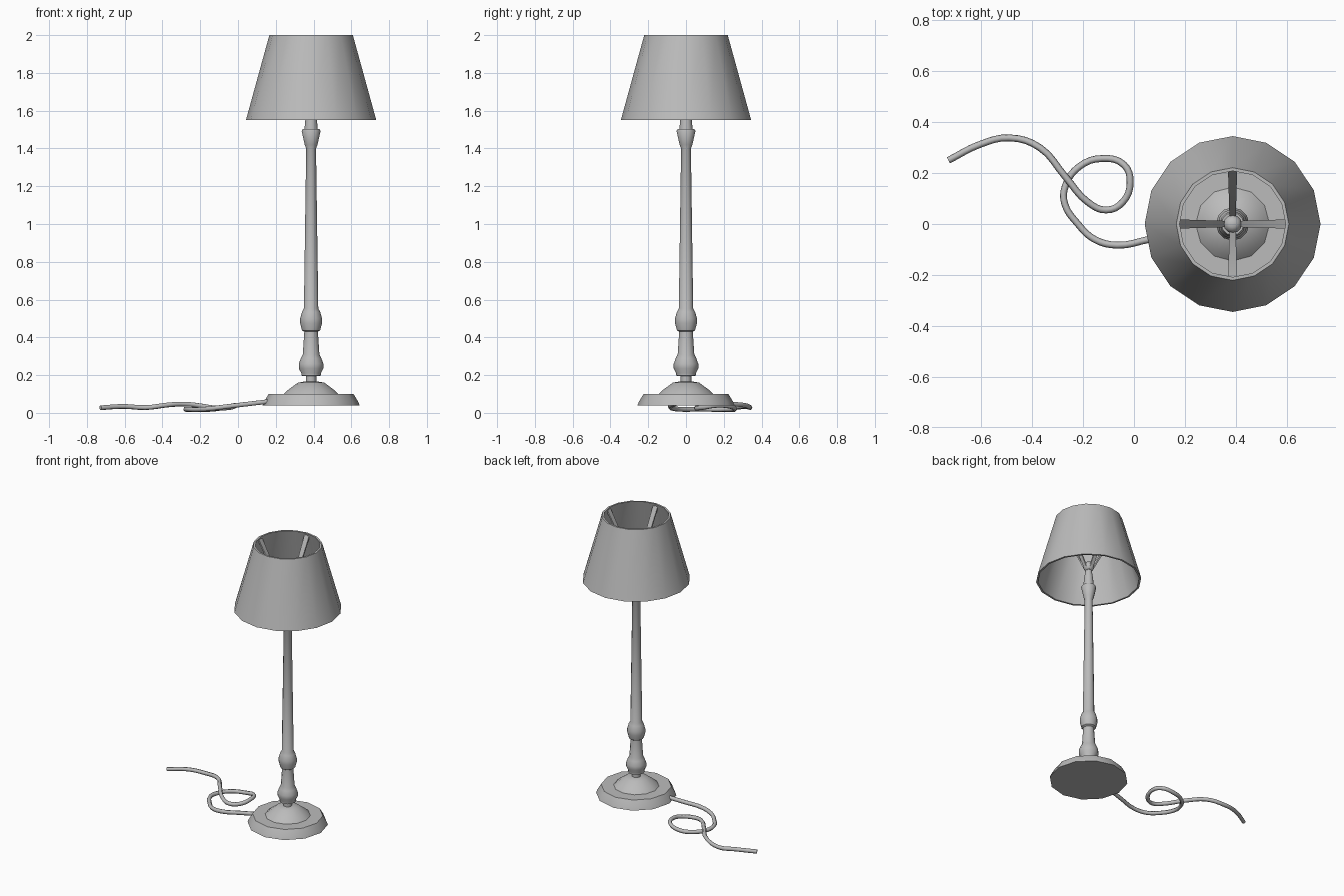
import bpy, bmesh, math
from mathutils import Vector

if "Cube" in bpy.data.objects:
    bpy.data.objects.remove(bpy.data.objects["Cube"])

CX = 0.387  # lamp axis position in x

grey = bpy.data.materials.new("warm_grey")
grey.diffuse_color = (0.5, 0.5, 0.5, 1)
grey.use_nodes = True
grey.node_tree.nodes["Principled BSDF"].inputs["Base Color"].default_value = grey.diffuse_color


def finish(name, bm, angle=40):
    bmesh.ops.recalc_face_normals(bm, faces=bm.faces)
    me = bpy.data.meshes.new(name)
    bm.to_mesh(me)
    bm.free()
    me.materials.append(grey)
    me.shade_smooth()
    me.set_sharp_from_angle(angle=math.radians(angle))
    ob = bpy.data.objects.new(name, me)
    bpy.context.collection.objects.link(ob)
    return ob


def lathe(name, profile, sides, closed=False, angle=40):
    """Revolve (radius, height) points around the lamp axis."""
    bm = bmesh.new()
    rings = []
    for r, z in profile:
        rings.append([bm.verts.new((CX + r * math.cos(2 * math.pi * i / sides),
                                    r * math.sin(2 * math.pi * i / sides), z))
                      for i in range(sides)])
    pairs = list(zip(rings, rings[1:]))
    if closed:
        pairs.append((rings[-1], rings[0]))
    for a, b in pairs:
        for i in range(sides):
            j = (i + 1) % sides
            bm.faces.new((a[i], a[j], b[j], b[i]))
    if not closed:
        bm.faces.new(rings[0])
        bm.faces.new(rings[-1])
    return finish(name, bm, angle)


# Foot: bevelled disc with a low dome
lathe("base", [(0.257, 0.04), (0.25, 0.058), (0.225, 0.1), (0.145, 0.1),
               (0.128, 0.117), (0.07, 0.16), (0.03, 0.167)], 12)

# Turned column with two bulges and a flared top
lathe("column", [(0.028, 0.16), (0.028, 0.195), (0.052, 0.197), (0.052, 0.21),
                 (0.065, 0.235), (0.065, 0.26), (0.054, 0.29), (0.044, 0.31),
                 (0.036, 0.43), (0.048, 0.437), (0.058, 0.475), (0.058, 0.5),
                 (0.048, 0.535), (0.038, 0.553), (0.026, 1.4), (0.034, 1.42),
                 (0.05, 1.492), (0.044, 1.503), (0.035, 1.503),
                 (0.03, 1.56), (0.018, 1.64)], 12)

# Conical shade with a thin wall
lathe("shade", [(0.345, 1.55), (0.221, 2.0), (0.208, 2.0), (0.332, 1.55)],
      16, closed=True)

# Ball on the top of the stem
lathe("finial", [(0.036 * math.sin(math.pi * k / 8),
                  1.65 - 0.036 * math.cos(math.pi * k / 8)) for k in range(1, 8)],
      12)

# Four flat struts from the stem up to the shade
for k in range(4):
    a = math.pi / 2 * k
    out = Vector((math.cos(a), math.sin(a), 0))
    side = Vector((-math.sin(a), math.cos(a), 0))
    bm = bmesh.new()
    ends = []
    for r, z, w in ((0.015, 1.62, 0.012), (0.212, 1.975, 0.018)):
        c = Vector((CX, 0, z)) + out * r
        ends.append([bm.verts.new(c + side * s * w + Vector((0, 0, t)))
                     for s, t in ((-1, -0.01), (1, -0.01), (1, 0.01), (-1, 0.01))])
    p, q = ends
    for i in range(4):
        j = (i + 1) % 4
        bm.faces.new((p[i], p[j], q[j], q[i]))
    bm.faces.new(p)
    bm.faces.new(q)
    finish("shade_strut_%d" % (k + 1), bm, 30)

# Looped power cord lying on the floor
path = [(0.16, -0.04, 0.06), (0.06, -0.06, 0.048), (-0.065, -0.083, 0.033),
        (-0.155, -0.06, 0.022), (-0.22, 0.0, 0.018), (-0.272, 0.08, 0.02),
        (-0.27, 0.147, 0.018), (-0.215, 0.225, 0.018), (-0.125, 0.257, 0.02),
        (-0.04, 0.233, 0.035), (-0.015, 0.167, 0.04), (-0.045, 0.085, 0.028),
        (-0.11, 0.055, 0.025), (-0.18, 0.085, 0.035), (-0.27, 0.186, 0.046),
        (-0.37, 0.3, 0.042), (-0.49, 0.338, 0.028), (-0.605, 0.312, 0.034),
        (-0.728, 0.25, 0.027)]
cu = bpy.data.curves.new("cord_curve", 'CURVE')
cu.dimensions = '3D'
cu.bevel_depth = 0.0135
cu.bevel_resolution = 1
cu.resolution_u = 4
cu.use_fill_caps = True
sp = cu.splines.new('BEZIER')
sp.bezier_points.add(len(path) - 1)
for bp, co in zip(sp.bezier_points, path):
    bp.co = co
    bp.handle_left_type = bp.handle_right_type = 'AUTO'
cu.materials.append(grey)
cord = bpy.data.objects.new("power_cord", cu)
bpy.context.collection.objects.link(cord)
